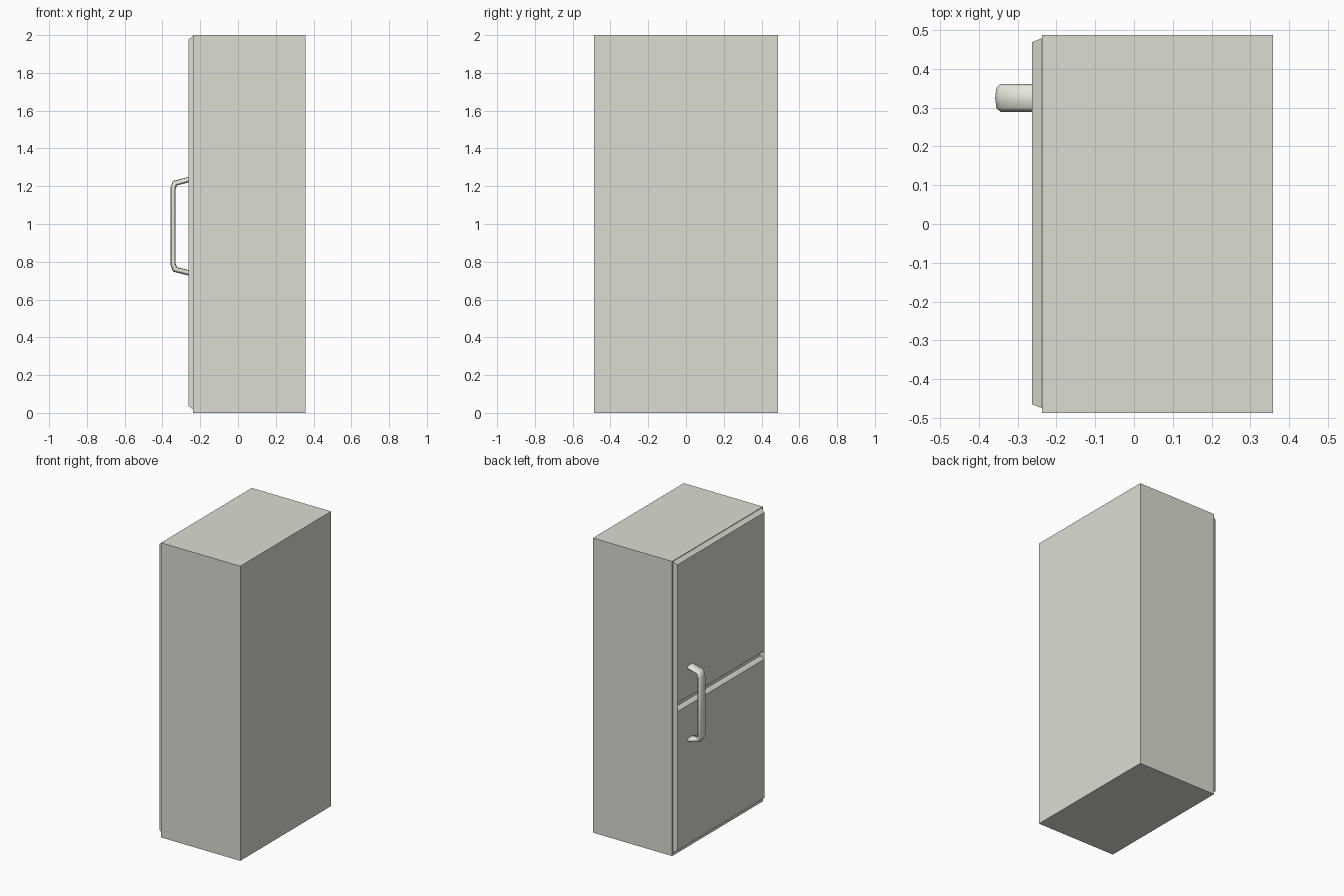
import bpy, bmesh
from mathutils import Vector

if "Cube" in bpy.data.objects:
    bpy.data.objects.remove(bpy.data.objects["Cube"])


def paint(name, color):
    mat = bpy.data.materials.new(name)
    mat.diffuse_color = (*color, 1)
    mat.use_nodes = True
    mat.node_tree.nodes["Principled BSDF"].inputs["Base Color"].default_value = mat.diffuse_color
    return mat


cream = paint("cream", (0.72, 0.72, 0.65))
pale = paint("pale_cream", (0.82, 0.82, 0.74))


def make_object(name, bm, mat):
    bmesh.ops.recalc_face_normals(bm, faces=bm.faces)
    mesh = bpy.data.meshes.new(name)
    bm.to_mesh(mesh)
    bm.free()
    mesh.materials.append(mat)
    obj = bpy.data.objects.new(name, mesh)
    bpy.context.collection.objects.link(obj)
    return obj


# Cabinet body
bm = bmesh.new()
bmesh.ops.create_cube(bm, size=1)
for v in bm.verts:
    v.co = Vector((0.358 if v.co.x > 0 else -0.237, v.co.y * 0.974, v.co.z * 2 + 1))
make_object("cabinet", bm, cream)

# Door slab: chamfered edges, and a groove sunk between two front panels
Y0, Y1, YIN = -0.475, 0.479, 0.010
FRONT, BACK = -0.263, -0.237
bm = bmesh.new()


def row(x, z, inset):
    return [bm.verts.new((x, y, z)) for y in (Y0 + inset, Y1 - inset)]


back_low, back_high = row(BACK, 0.018, 0), row(BACK, 1.996, 0)
front = [row(FRONT, z, YIN) for z in (0.038, 0.980, 1.038, 1.976)]
floor = [row(BACK - 0.001, z, 2 * YIN) for z in (1.000, 1.018)]
bands = [back_low, front[0], front[1], floor[0], floor[1], front[2], front[3],
         back_high, back_low]
for a, b in zip(bands, bands[1:]):
    bm.faces.new((a[0], a[1], b[1], b[0]))
for s in (0, 1):
    # groove end wall, then the side chamfer
    bm.faces.new((front[1][s], floor[0][s], floor[1][s], front[2][s]))
    bm.faces.new([back_low[s]] + [f[s] for f in front] + [back_high[s]])
make_object("door", bm, cream)

# Handle: flattened octagonal section swept along a bracket-shaped path
half = [(-0.255, 0.248), (-0.334, 0.228), (-0.344, 0.2)]
path = [Vector(p) for p in half] + [Vector((x, -z)) for x, z in reversed(half)]
section = [(0.036, 0), (0.026, 0.011), (0, 0.014), (-0.026, 0.011),
           (-0.036, 0), (-0.026, -0.011), (0, -0.014), (0.026, -0.011)]
bm = bmesh.new()
rings = []
for i, p in enumerate(path):
    a = (p - path[i - 1]).normalized() if i else None
    b = (path[i + 1] - p).normalized() if i < len(path) - 1 else None
    a, b = a or b, b or a
    t = (a + b).normalized()
    n = Vector((-t.y, t.x)) / t.dot(a)      # mitred offset direction
    rings.append([bm.verts.new((p.x + n.x * w, 0.325 + y, 0.988 + p.y + n.y * w))
                  for y, w in section])
for r, s in zip(rings, rings[1:]):
    for k in range(8):
        m = (k + 1) % 8
        bm.faces.new((r[k], r[m], s[m], s[k]))
bm.faces.new(rings[0])
bm.faces.new(rings[-1])
for f in bm.faces:
    f.smooth = len(f.verts) == 4
make_object("handle", bm, pale)
